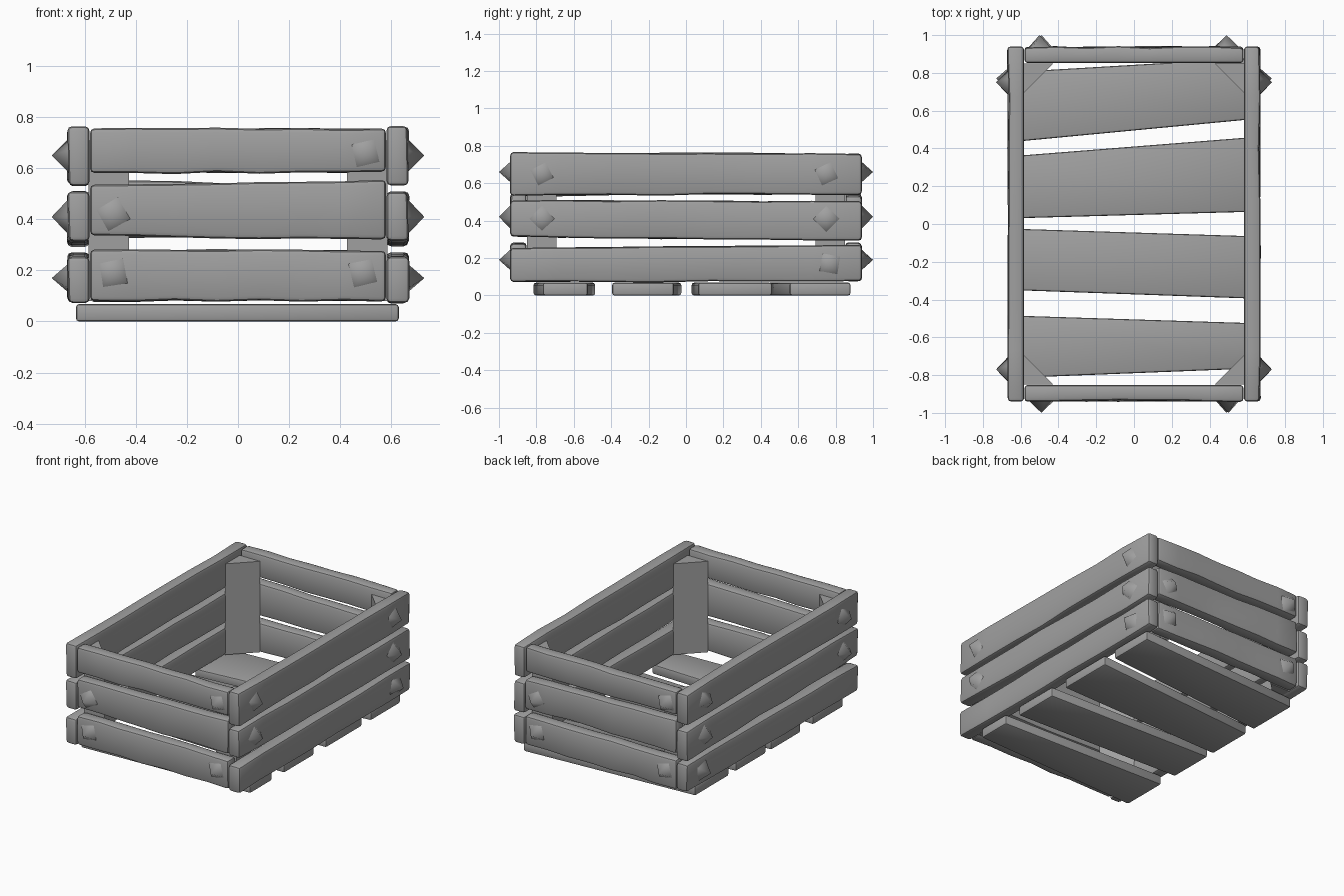
import bpy, bmesh, math, random
from mathutils import Matrix, Vector

if "Cube" in bpy.data.objects:
    bpy.data.objects.remove(bpy.data.objects["Cube"], do_unlink=True)
random.seed(4)

grey = bpy.data.materials.new("grey_wood")
grey.use_nodes = True
colour = (0.35, 0.35, 0.35, 1)
grey.diffuse_color = colour
grey.node_tree.nodes["Principled BSDF"].inputs["Base Color"].default_value = colour


def finish(bm, name, bevel=0, smooth=40):
    """Round the sharp edges, make the object and shade it."""
    bmesh.ops.recalc_face_normals(bm, faces=bm.faces)
    if bevel:
        edges = [e for e in bm.edges if e.calc_face_angle(0) > 0.6]
        bmesh.ops.bevel(bm, geom=edges, offset=bevel, segments=2,
                        profile=0.5, affect='EDGES', clamp_overlap=True)
    mesh = bpy.data.meshes.new(name)
    bm.to_mesh(mesh)
    bm.free()
    mesh.materials.append(grey)
    obj = bpy.data.objects.new(name, mesh)
    bpy.context.collection.objects.link(obj)
    bpy.ops.object.select_all(action='DESELECT')
    obj.select_set(True)
    bpy.context.view_layer.objects.active = obj
    bpy.ops.object.shade_smooth_by_angle(angle=math.radians(smooth))
    return obj


def loft(sections):
    """Skin a row of cross-sections and cap both ends."""
    bm = bmesh.new()
    rings = [[bm.verts.new(p) for p in s] for s in sections]
    n = len(rings[0])
    for a, b in zip(rings, rings[1:]):
        for i in range(n):
            j = (i + 1) % n
            bm.faces.new((a[i], a[j], b[j], b[i]))
    bm.faces.new(rings[0])
    bm.faces.new(rings[-1])
    return bm


def plank(name, half, out, start, end, turn):
    """Worn board facing local -y; start and end give its (low, high) z."""
    steps = 7
    sections = []
    for k in range(steps + 1):
        t = k / steps
        x = half * (2 * t - 1)
        low = start[0] + (end[0] - start[0]) * t + random.uniform(-0.002, 0.008)
        high = start[1] + (end[1] - start[1]) * t + random.uniform(-0.004, 0.002)
        face = [random.uniform(0, 0.01) for _ in range(2)]
        sections.append([(x, -out + face[0], low), (x, -out + face[1], high),
                         (x, -out + 0.09, high), (x, -out + 0.09, low)])
    bm = loft(sections)
    bm.transform(Matrix.Rotation(turn, 4, 'Z'))
    finish(bm, name, 0.018)


def stud(name, along, out, z, spin, turn):
    """Four-sided pointed nail head facing local -y."""
    bm = bmesh.new()
    depth = 0.07
    bmesh.ops.create_cone(bm, cap_ends=True, segments=4, radius1=0.074,
                          radius2=0, depth=depth)
    bmesh.ops.remove_doubles(bm, verts=bm.verts, dist=0.0001)
    place = (Matrix.Rotation(turn, 4, 'Z')
             @ Matrix.Translation(Vector((along, -out + 0.01 - depth / 2, z)))
             @ Matrix.Rotation(math.pi / 2, 4, 'X')
             @ Matrix.Rotation(math.radians(spin), 4, 'Z'))
    bm.transform(place)
    finish(bm, name, 0, 100)


# Board heights at each end, and stud (along, z, spin), for short and long walls
short_boards = [((0.08, 0.285), (0.075, 0.28)), ((0.33, 0.535), (0.32, 0.555)),
                ((0.575, 0.76), (0.585, 0.755))]
long_boards = [((0.07, 0.255), (0.075, 0.27)), ((0.31, 0.51), (0.29, 0.505)),
               ((0.53, 0.765), (0.54, 0.76))]
short_studs = [(-0.49, 0.19, 55), (0.49, 0.19, 58), (-0.49, 0.42, 75), (0.5, 0.66, 58)]
long_studs = [(0.77, 0.17, 35), (0.75, 0.41, 0), (-0.77, 0.41, 0),
              (0.75, 0.65, 70), (-0.77, 0.65, 72)]

# Front and back walls
for side, turn in (("front", 0), ("back", math.pi)):
    for level, (a, b) in zip(("low", "middle", "top"), short_boards):
        plank(f"{side}_{level}_plank", 0.58, 0.942, a, b, turn)
    for i, (x, z, spin) in enumerate(short_studs):
        stud(f"{side}_stud_{i + 1}", x, 0.94, z, spin, turn)

# Left and right walls, mirrored
for side, sign in (("left", 1), ("right", -1)):
    turn = sign * math.pi / 2
    for level, (a, b) in zip(("low", "middle", "top"), long_boards):
        ends = (a, b) if sign > 0 else (b, a)
        plank(f"{side}_{level}_plank", 0.94, 0.672, *ends, turn)
    for i, (y, z, spin) in enumerate(long_studs):
        stud(f"{side}_stud_{i + 1}", sign * y, 0.67, z, sign * spin, turn)

# Triangular corner posts
for sx, xname in ((1, "left"), (-1, "right")):
    for sy, yname in ((-1, "front"), (1, "back")):
        cx, cy, leg = sx * 0.585, sy * 0.85, 0.158
        shape = [(cx, cy), (cx - sx * leg, cy), (cx, cy - sy * leg)]
        finish(loft([[(x, y, z) for x, y in shape] for z in (0.08, 0.71)]),
               f"{yname}_{xname}_corner_post", 0, 30)

# Crooked floor slats: y range at the right end, then at the left end
slats = [(-0.815, -0.485, -0.765, -0.525), (-0.35, -0.025, -0.395, -0.065),
         (0.03, 0.36, 0.065, 0.46), (0.435, 0.805, 0.555, 0.88)]
for i, (a, b, c, d) in enumerate(slats):
    bm = loft([[(x, lo, 0), (x, hi, 0), (x, hi, 0.068), (x, lo, 0.068)]
               for x, lo, hi in ((-0.635, a, b), (0.63, c, d))])
    finish(bm, f"floor_slat_{i + 1}", 0.012)
